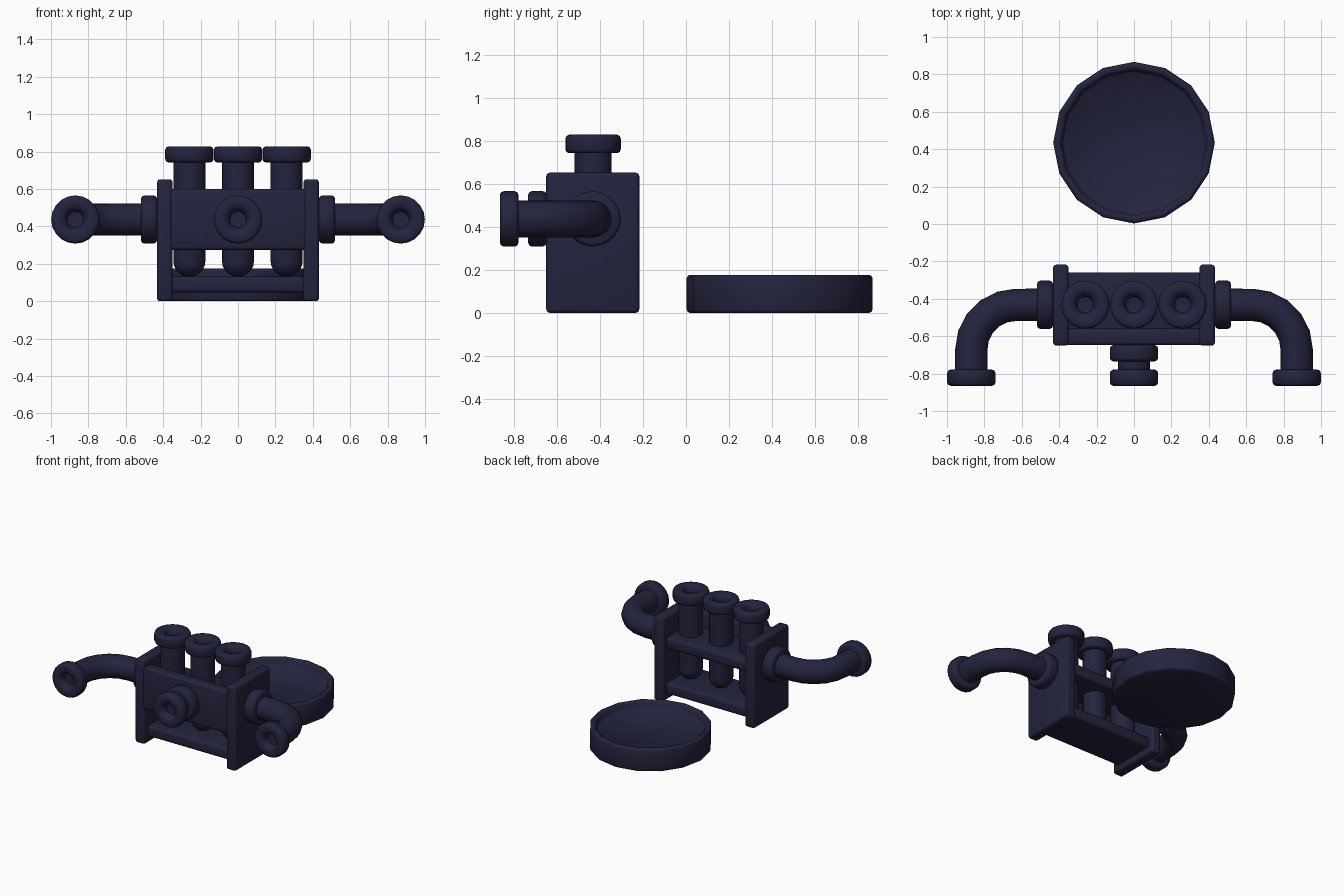
import bpy, bmesh, math
from mathutils import Vector

old = bpy.data.objects.get("Cube")
if old:
    bpy.data.objects.remove(old, do_unlink=True)

COLOUR = (0.017, 0.017, 0.048, 1)
navy = bpy.data.materials.new("dark_navy")
navy.use_nodes = True
navy.diffuse_color = COLOUR
navy.node_tree.nodes["Principled BSDF"].inputs["Base Color"].default_value = COLOUR

PIPE, RIM, LIP = 0.086, 0.129, 0.086
TUBE_Y, PORT_Z = -0.432, 0.437


def finish(obj):
    obj.data.materials.append(navy)
    bpy.ops.object.select_all(action='DESELECT')
    obj.select_set(True)
    bpy.context.view_layer.objects.active = obj
    bpy.ops.object.shade_smooth_by_angle(angle=math.radians(50))
    return obj


def mesh_object(name, bm):
    bmesh.ops.recalc_face_normals(bm, faces=bm.faces)
    mesh = bpy.data.meshes.new(name)
    bm.to_mesh(mesh)
    bm.free()
    obj = bpy.data.objects.new(name, mesh)
    bpy.context.collection.objects.link(obj)
    return finish(obj)


def box(name, low, high, bevel=0.018):
    low, high = Vector(low), Vector(high)
    bm = bmesh.new()
    bmesh.ops.create_cube(bm, size=1)
    for v in bm.verts:
        v.co = (low + high) / 2 + v.co * (high - low)
    bmesh.ops.bevel(bm, geom=bm.edges[:], offset=bevel, segments=3,
                    profile=0.5, affect='EDGES')
    return mesh_object(name, bm)


def lathe(name, profile, place, axis=(0, 0, 1), steps=20):
    """Spin (radius, height) points; height runs along axis from place."""
    bm = bmesh.new()
    verts = [bm.verts.new((r, 0, h)) for r, h in profile]
    edges = [bm.edges.new(pair) for pair in zip(verts, verts[1:])]
    bmesh.ops.spin(bm, geom=verts + edges, cent=(0, 0, 0), axis=(0, 0, 1),
                   angle=math.tau, steps=steps, use_duplicate=False)
    bmesh.ops.remove_doubles(bm, verts=bm.verts, dist=0.0005)
    turn = Vector(axis).to_track_quat('Z', 'Y')
    for v in bm.verts:
        v.co = turn @ v.co + Vector(place)
    return mesh_object(name, bm)


def collar(bottom, top):
    """Outer profile of a rounded flange."""
    b = 0.018
    return [(RIM - b, bottom), (RIM - b * 0.3, bottom + b * 0.3), (RIM, bottom + b),
            (RIM, top - b), (RIM - b * 0.3, top - b * 0.3), (RIM - b, top)]


def mouth(top):
    """Flange with a funnel-shaped opening."""
    return collar(top - LIP, top) + [(0.078, top), (0.062, top - 0.008),
                                     (0.05, top - 0.024), (0.043, top - 0.05),
                                     (0, top - 0.055)]


# Rack: end panels, front plate, and two shelves held between the panels
for side, s in (("left", 1), ("right", -1)):
    xs = sorted((s * 0.35, s * 0.433))
    box(side + "_end_panel", (xs[0], -0.65, 0), (xs[1], -0.217, 0.652))
box("front_plate", (-0.37, -0.648, 0.275), (0.37, -0.56, 0.6))
for name, z in (("bottom_shelf", 0.048), ("tube_shelf", 0.4)):
    box(name, (-0.37, -0.605, z), (0.37, -0.26, z + 0.084))

# Three round-bottomed tubes
bottom, top = 0.13, 0.828
dome = [(PIPE * math.sin(a), bottom + PIPE * (1 - math.cos(a)))
        for a in (math.pi / 2 * i / 5 for i in range(6))]
for label, x in (("right", -0.26), ("middle", 0), ("left", 0.26)):
    lathe(label + "_tube", dome + [(PIPE, top - LIP)] + mouth(top), (x, TUBE_Y, 0))

# Front port
lathe("front_port", [(0, 0)] + collar(0, LIP) + [(PIPE, LIP), (PIPE, 0.13)] + mouth(0.217),
      (0, -0.648, PORT_Z), (0, -1, 0))

# Side pipes: wall flange, bent pipe, open end flange
BEND = 0.24
for side, s in (("left", 1), ("right", -1)):
    lathe(side + "_wall_flange", [(0, 0)] + collar(0, LIP) + [(0, LIP)],
          (s * 0.433, TUBE_Y, PORT_Z), (s, 0, 0))
    arc = [(0.87 - BEND + BEND * math.sin(a), TUBE_Y - BEND + BEND * math.cos(a))
           for a in (math.pi / 2 * i / 5 for i in range(6))]
    path = [(0.44, TUBE_Y)] + arc + [(0.87, -0.79)]
    curve = bpy.data.curves.new(side + "_pipe", 'CURVE')
    curve.dimensions = '3D'
    curve.bevel_depth = PIPE
    curve.bevel_resolution = 6
    spline = curve.splines.new('POLY')
    spline.points.add(len(path) - 1)
    for point, (x, y) in zip(spline.points, path):
        point.co = (s * x, y, PORT_Z, 1)
    pipe = bpy.data.objects.new(side + "_pipe", curve)
    bpy.context.collection.objects.link(pipe)
    bpy.ops.object.select_all(action='DESELECT')
    pipe.select_set(True)
    bpy.context.view_layer.objects.active = pipe
    bpy.ops.object.convert(target='MESH')
    finish(bpy.context.view_layer.objects.active)
    lathe(side + "_pipe_mouth", [(0, 0)] + mouth(LIP),
          (s * 0.87, -0.779, PORT_Z), (0, -1, 0))

# Shallow round dish
lathe("dish", [(0, 0), (0.418, 0), (0.428, 0.005), (0.432, 0.016), (0.432, 0.16),
               (0.428, 0.171), (0.418, 0.176), (0.402, 0.176), (0.39, 0.165),
               (0.385, 0.135), (0.375, 0.125), (0, 0.125)],
      (0, 0.435, 0), steps=16)
